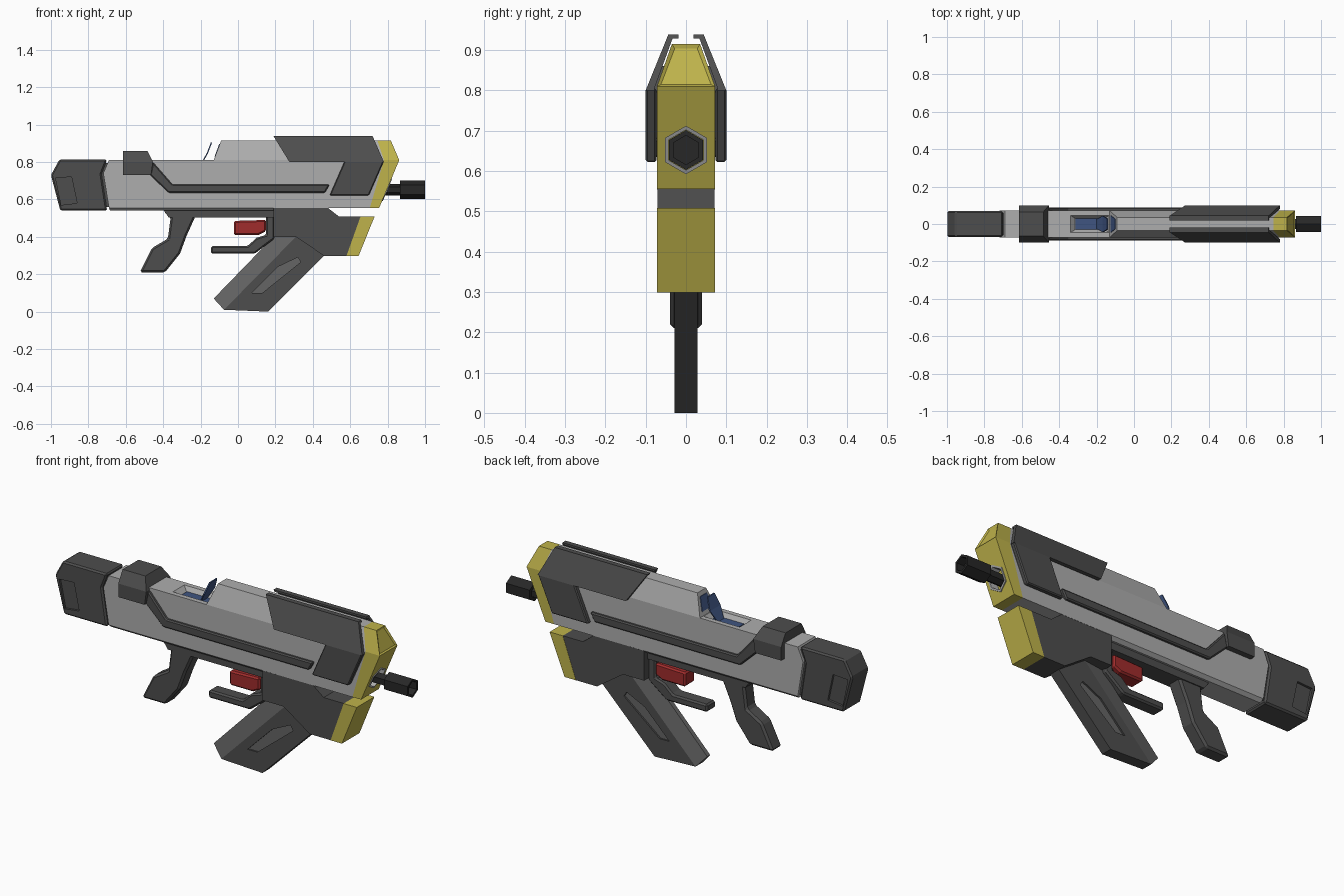
import bpy, bmesh, math

if "Cube" in bpy.data.objects:
    bpy.data.objects.remove(bpy.data.objects["Cube"])


def material(name, rgb):
    m = bpy.data.materials.new(name)
    m.diffuse_color = (*rgb, 1)
    m.use_nodes = True
    m.node_tree.nodes["Principled BSDF"].inputs["Base Color"].default_value = m.diffuse_color
    return m


LIGHT = material("light_grey", (0.42, 0.42, 0.42))
DARK = material("dark_grey", (0.075, 0.075, 0.075))
MID = material("mid_grey", (0.13, 0.13, 0.13))
BLACK = material("black", (0.02, 0.02, 0.02))
YELLOW = material("yellow", (0.52, 0.45, 0.07))
RED = material("red", (0.35, 0.025, 0.025))
BLUE = material("blue", (0.05, 0.09, 0.22))


def finish(name, bm, mat, bevel=0):
    bmesh.ops.recalc_face_normals(bm, faces=bm.faces)
    me = bpy.data.meshes.new(name)
    bm.to_mesh(me)
    bm.free()
    ob = bpy.data.objects.new(name, me)
    bpy.context.collection.objects.link(ob)
    me.materials.append(mat)
    if bevel:
        b = ob.modifiers.new("bevel", "BEVEL")
        b.width, b.segments, b.limit_method = bevel, 1, "ANGLE"
        apply(ob, b)
    return ob


def apply(ob, mod):
    with bpy.context.temp_override(object=ob, active_object=ob):
        bpy.ops.object.modifier_apply(modifier=mod.name)


def prism(name, pts, half, mat, inner=None, bevel=0):
    """Side profile (x, z) widened to +-half; with inner, a mirrored pair of plates."""
    val = lambda v, p: v(*p) if callable(v) else v
    bm = bmesh.new()
    if inner is None:
        spans = [(lambda p: -val(half, p), lambda p: val(half, p))]
    else:
        spans = [(lambda p, s=s: s * val(inner, p), lambda p, s=s: s * val(half, p)) for s in (-1, 1)]
    for lo, hi in spans:
        a = [bm.verts.new((p[0], lo(p), p[1])) for p in pts]
        b = [bm.verts.new((p[0], hi(p), p[1])) for p in pts]
        bm.faces.new(a)
        bm.faces.new(b)
        for i in range(len(pts)):
            j = (i + 1) % len(pts)
            bm.faces.new((a[i], a[j], b[j], b[i]))
    return finish(name, bm, mat, bevel)


def hexloft(name, stations, mat, shear=0, cyclic=False, zc=0.652):
    """Hexagonal sections (x, radius) joined along x."""
    bm = bmesh.new()
    rings = []
    for x, r in stations:
        ring = []
        for k in range(6):
            a = math.pi / 2 + k * math.pi / 3
            dz = r * math.sin(a)
            ring.append(bm.verts.new((x + shear * dz, r * math.cos(a), zc + dz)))
        rings.append(ring)
    for i in range(len(rings) if cyclic else len(rings) - 1):
        p, q = rings[i], rings[(i + 1) % len(rings)]
        for k in range(6):
            bm.faces.new((p[k], p[(k + 1) % 6], q[(k + 1) % 6], q[k]))
    if not cyclic:
        bm.faces.new(rings[0])
        bm.faces.new(rings[-1])
    return finish(name, bm, mat)


def cut(ob, cutter):
    m = ob.modifiers.new("cut", "BOOLEAN")
    m.operation, m.solver, m.object = "DIFFERENCE", "EXACT", cutter
    cutter.hide_render = True
    apply(ob, m)
    bpy.data.objects.remove(cutter)


def taper(z0, y0, z1, y1):
    return lambda x, z: y0 + (y1 - y0) * (z - z0) / (z1 - z0)


W = 0.072
crown = taper(0.81, W, 0.915, 0.035)

# Main body with sight well, raised crown and underside lip
body = prism("body", [(-0.69, 0.555), (-0.72, 0.74), (-0.69, 0.81), (0.78, 0.81), (0.705, 0.555)], W, LIGHT)
well = taper(0.785, 0.03, 0.815, 0.05)
cut(body, prism("well_cutter", [(-0.35, 0.82), (-0.315, 0.785), (-0.155, 0.785), (-0.125, 0.82)], well, LIGHT))
prism("body_crown", [(-0.13, 0.81), (-0.09, 0.915), (0.745, 0.915), (0.78, 0.81)], crown, LIGHT)
prism("body_underside", [(-0.69, 0.555), (-0.685, 0.54), (0.27, 0.54), (0.27, 0.555)],
      taper(0.555, W, 0.54, 0.055), LIGHT)

# Stock block with side recesses
stock = prism("stock", [(-1, 0.73), (-0.955, 0.813), (-0.70, 0.813), (-0.73, 0.735), (-0.70, 0.54), (-0.95, 0.54)],
              0.07, DARK, bevel=0.008)
cut(stock, prism("stock_cutter", [(-0.975, 0.715), (-0.89, 0.72), (-0.86, 0.58), (-0.945, 0.57)],
                 0.1, DARK, inner=0.058))
prism("stock_joint", [(-0.75, 0.56), (-0.75, 0.795), (-0.67, 0.795), (-0.67, 0.56)], 0.058, DARK)

# Yellow muzzle trim with hexagonal opening
muzzle = prism("muzzle_trim", [(0.705, 0.555), (0.78, 0.81), (0.862, 0.81), (0.755, 0.555)], W, YELLOW)
cut(muzzle, hexloft("muzzle_cutter", [(0.752, 0.06), (0.95, 0.06)], YELLOW, 0.42))
top = prism("muzzle_crown", [(0.78, 0.81), (0.745, 0.915), (0.817, 0.915), (0.862, 0.81)], crown, YELLOW)
bm = bmesh.new()
bm.from_mesh(top.data)
bm.normal_update()
front = [f for f in bm.faces if f.normal.x > 0.5]
bmesh.ops.inset_region(bm, faces=front, thickness=0.012, depth=-0.006)
bm.to_mesh(top.data)
bm.free()
prism("lower_trim", [(0.655, 0.508), (0.73, 0.508), (0.645, 0.298), (0.58, 0.298)], W, YELLOW)

# Muzzle ring and barrel
hexloft("muzzle_ring", [(0.755, 0.06), (0.80, 0.06), (0.80, 0.05), (0.755, 0.05)], LIGHT, 0.42, True)
hexloft("barrel", [(0.74, 0.03), (0.865, 0.03), (0.865, 0.049), (1, 0.049), (1, 0.036), (0.96, 0.036)], BLACK)

# Front armour plates, lower and sloping upper, with inward top lips
prism("armour_lower", [(0.57, 0.805), (0.78, 0.805), (0.70, 0.622), (0.49, 0.622)], 0.1, DARK, 0.073, 0.005)
prism("armour_upper", [(0.19, 0.938), (0.72, 0.938), (0.78, 0.80), (0.275, 0.80)],
      taper(0.80, 0.1, 0.938, 0.044), DARK, taper(0.80, 0.08, 0.938, 0.03))
prism("armour_lip", [(0.19, 0.938), (0.72, 0.938), (0.723, 0.928), (0.196, 0.928)], 0.045, DARK, 0.019)

# Saddle over the rear and the side rails leading from it
prism("saddle_side", [(-0.615, 0.73), (-0.465, 0.73), (-0.455, 0.80), (-0.615, 0.80)], 0.1, DARK, 0.06)
prism("saddle_top", [(-0.615, 0.80), (-0.455, 0.80), (-0.485, 0.86), (-0.615, 0.86)],
      taper(0.80, 0.1, 0.86, 0.065), DARK)
prism("side_rail", [(-0.47, 0.73), (-0.455, 0.80), (-0.35, 0.68), (0.49, 0.68), (0.465, 0.635), (-0.37, 0.635)],
      0.088, DARK, 0.065, 0.006)

# Flip sight: floor glass, tilted leaf and rear pane on the crown
prism("sight_floor", [(-0.312, 0.78), (-0.312, 0.79), (-0.16, 0.79), (-0.16, 0.78)], 0.029, BLUE)
leaf = taper(0.79, 0.025, 0.845, 0.043)
prism("sight_leaf_base", [(-0.20, 0.79), (-0.168, 0.845), (-0.161, 0.845), (-0.193, 0.79)], leaf, BLUE)
prism("sight_leaf_top", [(-0.168, 0.845), (-0.145, 0.905), (-0.138, 0.905), (-0.161, 0.845)],
      taper(0.845, 0.043, 0.905, 0.028), BLUE)
prism("sight_pane", [(-0.125, 0.83), (-0.101, 0.895), (-0.09, 0.895), (-0.115, 0.83)],
      taper(0.83, 0.045, 0.895, 0.026), BLUE)

# Lower receiver and frame above the trigger
prism("receiver", [(0.19, 0.555), (0.48, 0.555), (0.54, 0.508), (0.655, 0.508), (0.58, 0.298), (0.46, 0.298),
                   (0.31, 0.40), (0.19, 0.40)], 0.071, DARK)
prism("trigger_frame", [(-0.40, 0.545), (-0.37, 0.503), (0.20, 0.503), (0.20, 0.545)], 0.045, DARK)

# Trigger guard, trigger and grip
prism("trigger_guard", [(-0.145, 0.35), (-0.145, 0.31), (0.09, 0.31), (0.195, 0.39), (0.195, 0.52), (0.15, 0.52),
                        (0.15, 0.41), (0.10, 0.395), (0.05, 0.35)], 0.036, DARK, bevel=0.008)
prism("trigger", [(-0.022, 0.485), (0.15, 0.49), (0.15, 0.43), (0.11, 0.41), (-0.022, 0.41)],
      0.04, RED, bevel=0.008)
prism("grip", [(-0.40, 0.535), (-0.36, 0.505), (-0.375, 0.39), (-0.46, 0.34), (-0.525, 0.21), (-0.39, 0.21),
               (-0.31, 0.31), (-0.275, 0.405), (-0.23, 0.505), (-0.23, 0.535)], 0.04, DARK, bevel=0.01)

# Slanted magazine with chamfered rear and recessed side panels
mag = prism("magazine", [(-0.075, 0.01), (0.16, 0.0), (0.46, 0.298), (0.46, 0.40), (0.31, 0.40)], 0.029, DARK)
panel = [(0.075, 0.10), (0.13, 0.10), (0.335, 0.265), (0.32, 0.29), (0.215, 0.24)]
cut(mag, prism("magazine_cutter", panel, 0.05, DARK, inner=0.02))
prism("magazine_panel", panel, 0.0205, MID)
prism("magazine_rear", [(-0.13, 0.07), (-0.075, 0.01), (0.31, 0.40), (0.19, 0.40)],
      lambda x, z: 0.029 if x - z > -0.1 else 0.012, MID)
